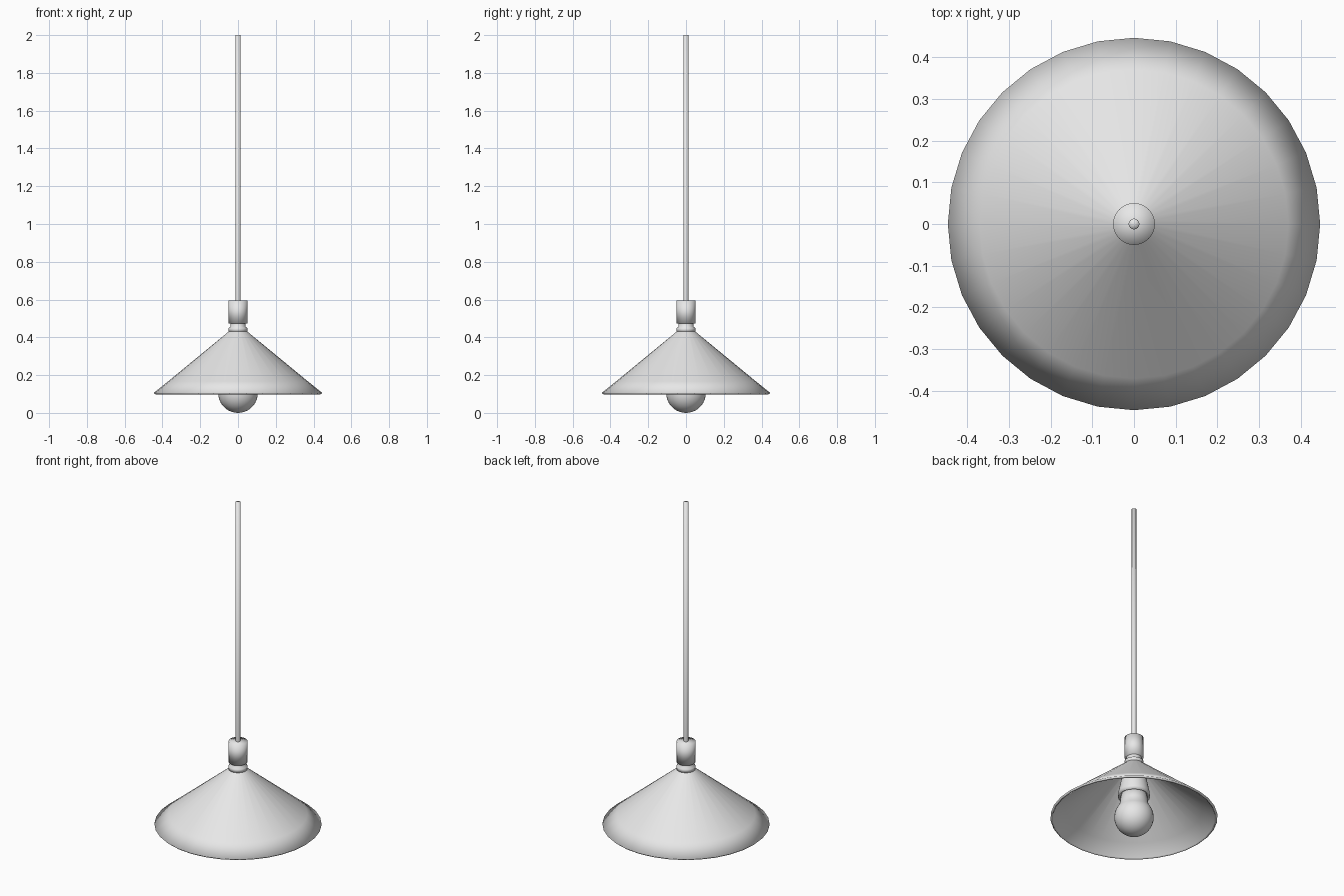
import bpy
import bmesh
from math import sin, cos, pi, radians

cube = bpy.data.objects.get("Cube")
if cube:
    bpy.data.objects.remove(cube, do_unlink=True)

grey = bpy.data.materials.new("light_grey")
grey.use_nodes = True
colour = (0.8, 0.8, 0.8, 1)
grey.diffuse_color = colour
grey.node_tree.nodes["Principled BSDF"].inputs["Base Color"].default_value = colour


def lathe(name, profile, sides=32):
    """Spin a (radius, height) profile, listed bottom to top along the outside."""
    bm = bmesh.new()
    rings = []
    for r, z in profile:
        if r == 0:
            rings.append([bm.verts.new((0, 0, z))] * sides)
        else:
            rings.append([bm.verts.new((r * cos(2 * pi * i / sides),
                                        r * sin(2 * pi * i / sides), z))
                          for i in range(sides)])
    for low, high in zip(rings, rings[1:]):
        for i in range(sides):
            j = (i + 1) % sides
            corners = dict.fromkeys((low[i], low[j], high[j], high[i]))
            bm.faces.new(list(corners))
    for f in bm.faces:
        f.smooth = True
    mesh = bpy.data.meshes.new(name)
    bm.to_mesh(mesh)
    bm.free()
    mesh.materials.append(grey)
    obj = bpy.data.objects.new(name, mesh)
    bpy.context.collection.objects.link(obj)
    return obj


# Conical shade: inner wall, rolled lip, outer wall
lathe("shade", [(0.045, 0.422), (0.365, 0.159), (0.432, 0.104), (0.436, 0.097),
                (0.446, 0.106), (0.37, 0.167), (0.05, 0.43)])

# Collar with a groove, and the cord grip above it
lathe("collar", [(0, 0.42), (0.05, 0.43), (0.05, 0.45), (0.04, 0.456),
                 (0.04, 0.475)])
lathe("cord_grip", [(0, 0.472), (0.05, 0.472), (0.05, 0.595), (0, 0.595)])

# Hanging rod
lathe("rod", [(0.013, 0.59), (0.013, 2.0), (0, 2.0)], 16)

# Flared lamp holder under the shade
lathe("lamp_holder", [(0.07, 0.24), (0.085, 0.23), (0.083, 0.26), (0.065, 0.35),
                      (0.05, 0.43)])

# Bulb: round globe running into a neck
globe = 0.105
arc = [(globe * sin(radians(a)), globe - globe * cos(radians(a)))
       for a in range(0, 131, 10)]
lathe("bulb", arc + [(0.074, 0.2), (0.07, 0.25), (0, 0.25)])
